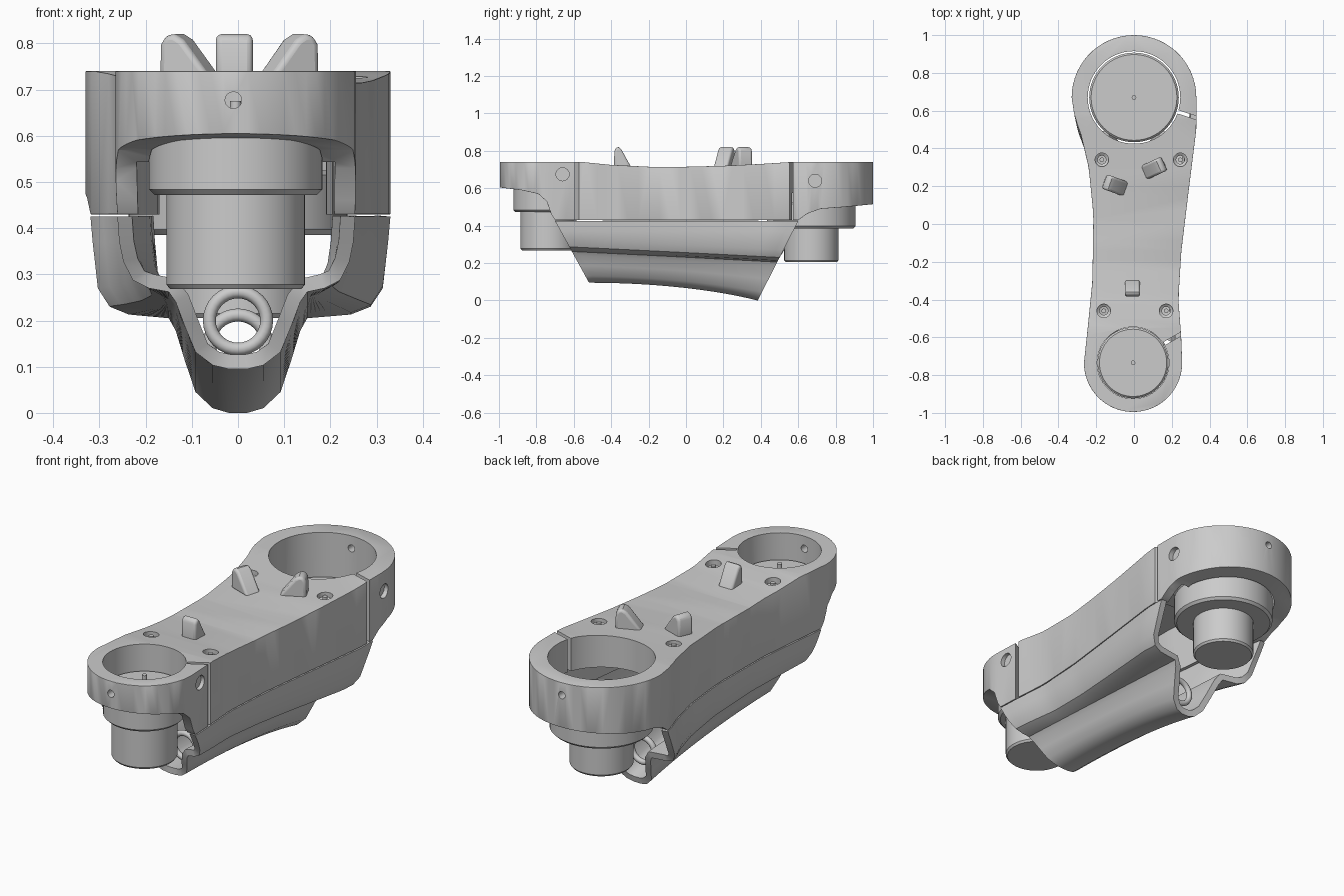
import bpy, bmesh, math
from mathutils import Matrix, Vector

cube = bpy.data.objects.get("Cube")
if cube:
    bpy.data.objects.remove(cube, do_unlink=True)

# Plan of the arm: (y, x) edges of the waist between the two rings
RIGHT = [(-.735, .255), (-.6, .25), (-.4, .235), (-.15, .25), (.1, .28), (.3, .305), (.5, .33), (.67, .33)]
LEFT = [(-.735, -.265), (-.55, -.245), (-.3, -.22), (.05, -.215), (.3, -.24), (.47, -.28), (.57, -.315), (.67, -.33)]
FRONT_Y, BACK_Y, TOP = -.735, .67, .74


def edge(table, y):
    """Half width of the waist at y, smoothly interpolated."""
    y = min(max(y, table[0][0]), table[-1][0])
    for (a, p), (b, q) in zip(table, table[1:]):
        if y <= b:
            return p + (q - p) * (y - a) / (b - a)


def finish(name, bm, angle=35):
    bmesh.ops.recalc_face_normals(bm, faces=bm.faces)
    mesh = bpy.data.meshes.new(name)
    bm.to_mesh(mesh)
    bm.free()
    ob = bpy.data.objects.new(name, mesh)
    bpy.context.collection.objects.link(ob)
    smooth(ob, angle)
    return ob


def activate(ob):
    bpy.ops.object.select_all(action='DESELECT')
    ob.select_set(True)
    bpy.context.view_layer.objects.active = ob


def smooth(ob, angle=35):
    activate(ob)
    bpy.ops.object.shade_smooth_by_angle(angle=math.radians(angle))


def modify(ob, kind, **settings):
    activate(ob)
    mod = ob.modifiers.new(kind.title(), kind)
    for key, value in settings.items():
        setattr(mod, key, value)
    bpy.ops.object.modifier_apply(modifier=mod.name)


def boolean(ob, cutter, operation='DIFFERENCE'):
    modify(ob, 'BOOLEAN', object=cutter, operation=operation, solver='EXACT')
    bpy.data.objects.remove(cutter, do_unlink=True)


def prism(name, points, direction):
    bm = bmesh.new()
    face = bm.faces.new([bm.verts.new(p) for p in points])
    ext = bmesh.ops.extrude_face_region(bm, geom=[face])
    verts = [v for v in ext['geom'] if isinstance(v, bmesh.types.BMVert)]
    bmesh.ops.translate(bm, verts=verts, vec=direction)
    return finish(name, bm)


def lathe(name, profile, centre, axis='Z', steps=64):
    """Closed solid of revolution from (radius, height) points."""
    bm = bmesh.new()
    rings = [[bm.verts.new((r * math.cos(math.tau * i / steps), r * math.sin(math.tau * i / steps), z))
              for i in range(steps)] for r, z in profile]
    for a, b in zip(rings, rings[1:]):
        for i in range(steps):
            j = (i + 1) % steps
            bm.faces.new((a[i], a[j], b[j], b[i]))
    bm.faces.new(rings[0])
    bm.faces.new(rings[-1])
    if axis != 'Z':
        bmesh.ops.rotate(bm, verts=bm.verts, matrix=Matrix.Rotation(math.pi / 2, 3, 'X' if axis == 'Y' else 'Y'))
    bmesh.ops.translate(bm, verts=bm.verts, vec=centre)
    return finish(name, bm)


def box(name, centre, size, turn=0):
    bm = bmesh.new()
    bmesh.ops.create_cube(bm, size=1)
    m = Matrix.Translation(centre) @ Matrix.Rotation(math.radians(turn), 4, 'Z') @ Matrix.Diagonal((*size, 1))
    bm.transform(m)
    return finish(name, bm)


def arc(cx, cy, r, start):
    return [(cx + r * math.cos(math.radians(a)), cy + r * math.sin(math.radians(a)))
            for a in range(start, start + 181, 6)]


def waist_strip(y0, y1, inset, n=24):
    ys = [y0 + (y1 - y0) * i / n for i in range(n + 1)]
    return [(edge(RIGHT, y) - inset, y) for y in ys] + [(edge(LEFT, y) + inset, y) for y in reversed(ys)]


# Upper shell: plan outline intersected with the side profile
inner = waist_strip(-.70, .64, 0)
half = len(inner) // 2
outline = arc(-.005, FRONT_Y, .26, 180) + inner[:half] + arc(0, BACK_Y, .33, 0) + inner[half:]
shell = prism("upper_shell", [(x, y, .3) for x, y in outline], (0, 0, .6))
side = [(-1.1, .62), (-1, .605), (-.88, .59), (-.79, .57), (-.745, .53), (-.72, .46), (-.70, .43),
        (.6, .43), (.65, .465), (.72, .49), (.85, .5), (1, .515), (1.1, .52),
        (1.1, TOP), (.56, TOP), (.4, .73), (.2, .72), (0, .715), (-.2, .715), (-.4, .725), (-.55, TOP), (-1.1, TOP)]
boolean(shell, prism("side_cutter", [(-.6, y, z) for y, z in side], (1.2, 0, 0)), 'INTERSECT')
modify(shell, 'BEVEL', width=.012, segments=2, limit_method='ANGLE', angle_limit=math.radians(55))

# Hollow inside, motor bores and clamp slits
for y0, y1, top in ((-.76, .7, .575), (-.5, .38, .68)):
    boolean(shell, prism("cavity_cutter", [(x, y, .2) for x, y in waist_strip(y0, y1, .045)], (0, 0, top - .2)))
for x, y, r in ((-.005, FRONT_Y, .19), (0, BACK_Y, .245)):
    boolean(shell, lathe("bore_cutter", [(r, .2), (r, .9)], (x, y, 0)))
boolean(shell, box("slit_cutter", (.29, .575, .6), (.2, .018, .6), -18))
boolean(shell, box("slit_cutter", (.235, -.59, .6), (.17, .018, .6), 30))

# Set screw holes through the ring ends, clamp recesses on the left side
for y in (-.96, .96):
    boolean(shell, lathe("screw_cutter", [(.018, -.1), (.018, .1)], (-.01, y, .677), 'Y', 20))
for x, y, z in ((.262, -.66, .675), (.335, .69, .64)):
    boolean(shell, lathe("recess_cutter", [(.035, -.03), (.035, .03)], (x, y, z), 'X', 24))

# Countersunk screws on the deck
SCREWS = [(-.16, -.46), (.17, -.46), (-.17, .34), (.245, .34)]
for x, y in SCREWS:
    boolean(shell, lathe("deck_cutter", [(.022, .64), (.022, .695), (.036, .705), (.036, .8)], (x, y, 0), steps=24))
    lathe("deck_screw", [(.012, .66), (.012, .725)], (x, y, 0), steps=16)
smooth(shell)

# Lower tub: lofted channel section with slanted open ends and a keel
bm = bmesh.new()
rows = []
STEPS = 28
for s in range(STEPS + 1):
    t = s / STEPS
    ledge, keel = .262 - .057 * t, .095 - .095 * t * t
    y_top = -.70 + 1.3 * t
    xl, xr = edge(LEFT, y_top), edge(RIGHT, y_top)
    mid = (xl + xr) / 2 * (1 - t)
    depth = ledge - keel
    right = [(1, .425), (.985, .37), (.95, ledge + .065), (.87, ledge + .025), (.74, ledge + .008)]
    section = [(xr * k, z) for k, z in right]
    keel_half = [(.15, 0), (.135, .13), (.115, .45), (.092, .78), (.055, .95), (.02, 1)]
    section += [(k, ledge - depth * f) for k, f in keel_half]
    section += [(-k, ledge - depth * f) for k, f in reversed(keel_half)]
    section += [(xl * k, z) for k, z in reversed(right)]
    row = []
    for x, z in section:
        start, end = -.70 + (.425 - z) * .55, .6 - (.425 - z) * .51
        row.append(bm.verts.new((x, start + (end - start) * t, z)))
    rows.append(row)
for a, b in zip(rows, rows[1:]):
    for i in range(len(a) - 1):
        bm.faces.new((a[i], b[i], b[i + 1], a[i + 1]))
tub = finish("lower_tub", bm)
# Thicken toward the inside
lowest = min(tub.data.polygons, key=lambda p: p.center.z)
modify(tub, 'SOLIDIFY', thickness=.032, offset=-1 if lowest.normal.z < 0 else 1)
smooth(tub, 40)

# Cable collars inside the keel channel
for y, z in ((-.42, .2), (.34, .15)):
    bpy.ops.mesh.primitive_torus_add(major_radius=.062, minor_radius=.014, major_segments=32, minor_segments=10,
                                     location=(0, y, z), rotation=(math.pi / 2, 0, 0))
    bpy.context.object.name = "cable_collar"
    smooth(bpy.context.object, 60)

# Stepped motors with a short shaft
MOTORS = [("front_motor", -.005, FRONT_Y, .188, .15, .268, .472, .61),
          ("back_motor", 0, BACK_Y, .237, .145, .205, .385, .525)]
for name, x, y, wide, narrow, low, step, top in MOTORS:
    profile = [(narrow - .008, low), (narrow, low + .01), (narrow, step), (wide - .012, step), (wide, step + .012),
               (wide, top - .01), (wide - .01, top), (.012, top), (.012, top + .065)]
    lathe(name, profile, (x, y, 0))

# Cable hooks on the deck: upright at one end, sloping away at the other
HOOK = [(-.062, 0), (-.06, .085), (-.048, .105), (-.028, .107), (-.008, .095), (.065, 0)]
for x, y, turn, length in ((-.1, .205, -20, 1), (.105, .295, 205, 1), (-.008, -.34, 90, .72)):
    hook = prism("cable_hook", [(u * length, -.04, h) for u, h in HOOK], (0, .08, 0))
    modify(hook, 'BEVEL', width=.012, segments=3, limit_method='ANGLE', angle_limit=math.radians(50))
    hook.matrix_world = Matrix.Translation((x, y, .713)) @ Matrix.Rotation(math.radians(turn), 4, 'Z')
    smooth(hook)
